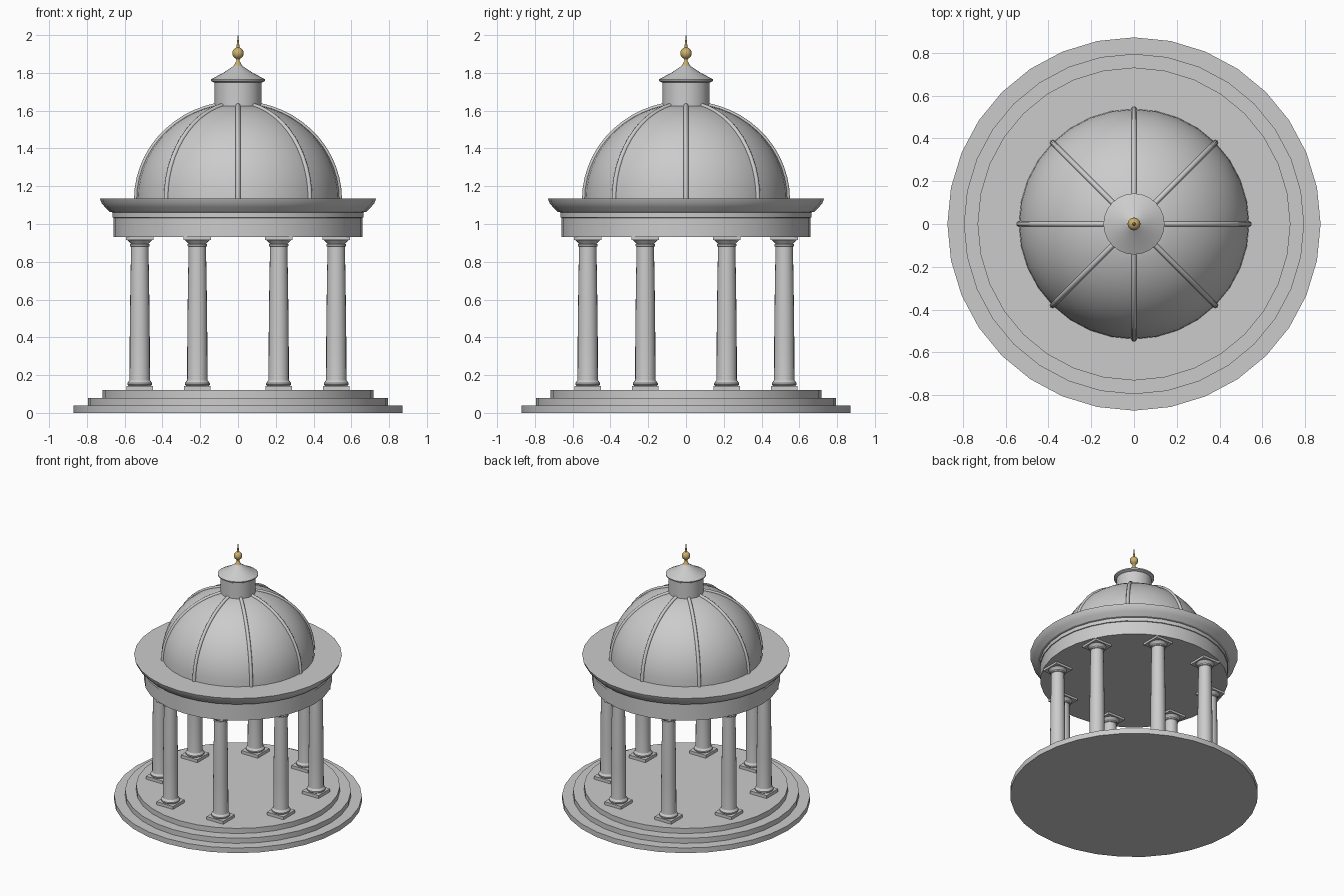
import bpy
from math import sin, cos, pi, radians

if "Cube" in bpy.data.objects:
    bpy.data.objects.remove(bpy.data.objects["Cube"])

gold = bpy.data.materials.new("gold")
gold.diffuse_color = (0.6, 0.43, 0.15, 1)
gold.use_nodes = True
gold.node_tree.nodes["Principled BSDF"].inputs["Base Color"].default_value = gold.diffuse_color


def finish(name, verts, faces, angle=30):
    me = bpy.data.meshes.new(name)
    me.from_pydata(verts, [], faces)
    me.update()
    ob = bpy.data.objects.new(name, me)
    bpy.context.collection.objects.link(ob)
    bpy.ops.object.select_all(action='DESELECT')
    ob.select_set(True)
    bpy.context.view_layer.objects.active = ob
    bpy.ops.object.shade_smooth_by_angle(angle=radians(angle))
    return ob


def lathe(name, profile, n=32, at=(0, 0), angle=30):
    """Spin an (r, z) profile, bottom to top, and cap both ends."""
    verts = [(at[0] + r * cos(2 * pi * i / n), at[1] + r * sin(2 * pi * i / n), z)
             for r, z in profile for i in range(n)]
    faces = [(k * n + i, k * n + (i + 1) % n, (k + 1) * n + (i + 1) % n, (k + 1) * n + i)
             for k in range(len(profile) - 1) for i in range(n)]
    faces.append(tuple(reversed(range(n))))
    top = (len(profile) - 1) * n
    faces.append(tuple(range(top, top + n)))
    return finish(name, verts, faces, angle)


def box(name, x, y, half, z0, z1):
    bpy.ops.mesh.primitive_cube_add(size=1, location=(x, y, (z0 + z1) / 2))
    ob = bpy.context.object
    ob.name = name
    ob.scale = (2 * half, 2 * half, z1 - z0)
    return ob


# Stepped base
for i, r in enumerate((0.872, 0.795, 0.717)):
    lathe(f"step_{i + 1}", [(r, 0.04 * i), (r, 0.04 * (i + 1))])

# Ring of eight columns with square plinths and capitals
for i in range(8):
    a = radians(22.5 + 45 * i)
    x, y = 0.563 * cos(a), 0.563 * sin(a)
    box(f"plinth_{i + 1}", x, y, 0.071, 0.12, 0.143)
    lathe(f"column_{i + 1}", [
        (0.060, 0.143), (0.066, 0.149), (0.066, 0.158), (0.060, 0.166), (0.055, 0.172),
        (0.054, 0.18), (0.053, 0.40), (0.050, 0.65), (0.046, 0.88),
        (0.052, 0.883), (0.052, 0.892), (0.047, 0.895), (0.053, 0.903), (0.066, 0.916)],
        n=20, at=(x, y))
    box(f"capital_{i + 1}", x, y, 0.072, 0.914, 0.932)

# Entablature and flared cornice
lathe("entablature", [(0.66, 0.93), (0.66, 1.032)])
lathe("cornice", [(0.64, 1.03), (0.665, 1.034), (0.665, 1.062), (0.68, 1.065),
                  (0.705, 1.09), (0.722, 1.11), (0.731, 1.135)])

# Dome and its ribs share one elliptical arc
A, B, Z0 = 0.538, 0.51, 1.13
arc = [(A * cos(radians(t)), Z0 + B * sin(radians(t)))
       for t in [78 * k / 12 for k in range(13)]]
lathe("dome", arc, angle=40)
for i in range(8):
    a = radians(45 * i)
    cu = bpy.data.curves.new(f"rib_{i + 1}", 'CURVE')
    cu.dimensions = '3D'
    cu.bevel_depth = 0.0125
    cu.bevel_resolution = 2
    cu.use_fill_caps = True
    sp = cu.splines.new('POLY')
    sp.points.add(len(arc) - 1)
    for p, (r, z) in zip(sp.points, arc):
        p.co = (r * cos(a), r * sin(a), z, 1)
    bpy.context.collection.objects.link(bpy.data.objects.new(f"rib_{i + 1}", cu))

# Lantern with conical roof
lathe("lantern", [(0.124, 1.60), (0.124, 1.752)], n=24)
lathe("lantern_roof", [(0.126, 1.748), (0.142, 1.757), (0.143, 1.766),
                       (0.075, 1.802), (0.012, 1.845)], n=24)

# Gold finial
ball = [(0.03 * cos(radians(t)), 1.904 + 0.031 * sin(radians(t))) for t in range(-68, 76, 13)]
finial = lathe("finial", [(0.022, 1.838), (0.016, 1.85), (0.009, 1.862), (0.009, 1.87)] + ball
               + [(0.008, 1.938), (0.005, 1.965), (0.001, 2.0)], n=16, angle=45)
finial.data.materials.append(gold)
